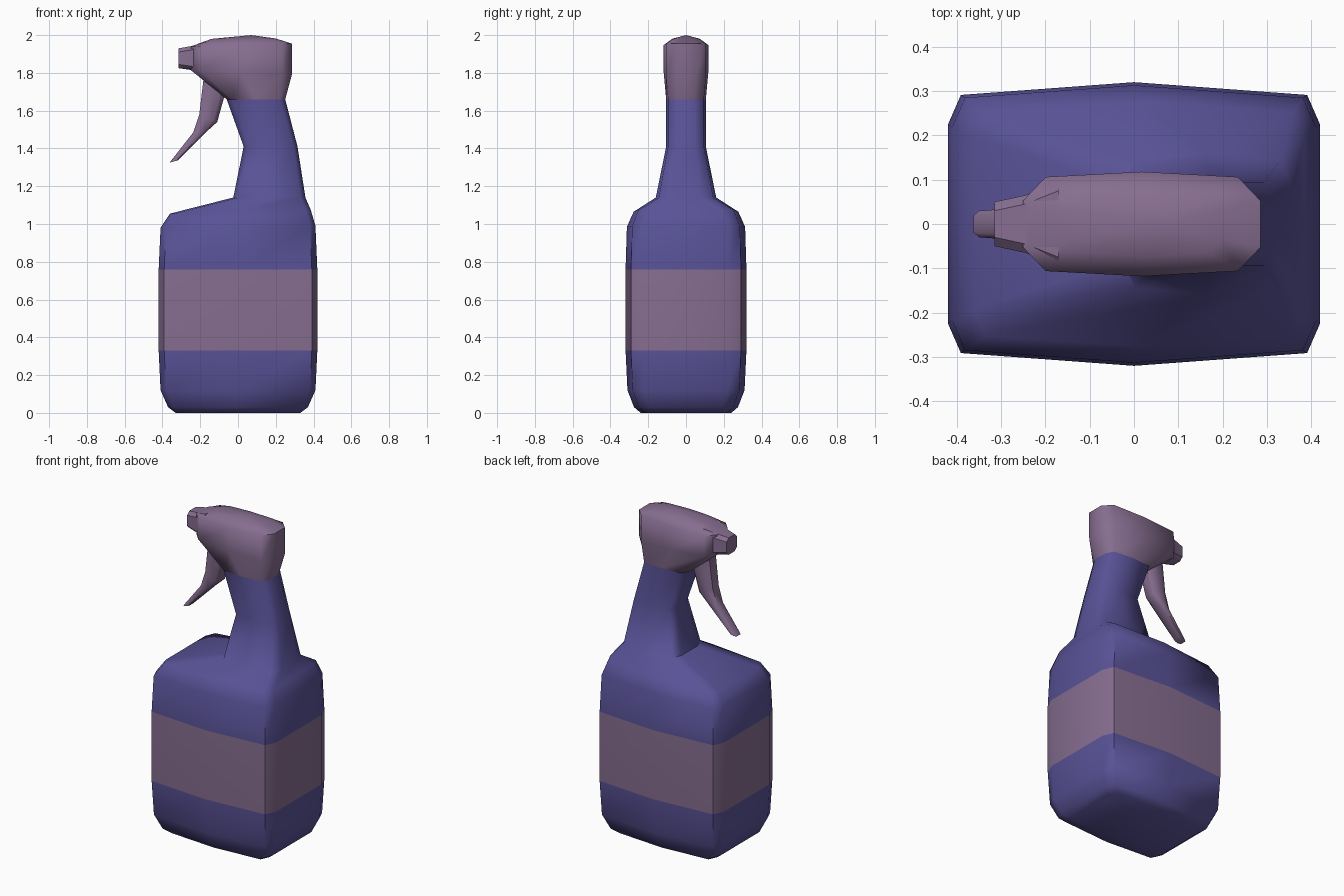
import bpy, bmesh, math

if "Cube" in bpy.data.objects:
    bpy.data.objects.remove(bpy.data.objects["Cube"])


def material(name, color):
    m = bpy.data.materials.new(name)
    m.diffuse_color = (*color, 1)
    m.use_nodes = True
    m.node_tree.nodes["Principled BSDF"].inputs["Base Color"].default_value = m.diffuse_color
    return m


PURPLE = material("purple_plastic", (0.10, 0.085, 0.31))
MAUVE = material("mauve_plastic", (0.24, 0.155, 0.28))


def ring(xl, zl, xr, zr, hy, end=0.70, corner=0.93, cv=0.91):
    """Ten-sided section from its left and right ends and half depth."""
    half = [(1, -end), (1, end), (corner, cv), (0, 1), (-corner, cv)]
    pts = half + [(-u, -v) for u, v in half]
    return [((xl + xr) / 2 + u * (xr - xl) / 2, v * hy,
             (zl + zr) / 2 + u * (zr - zl) / 2) for u, v in pts]


def loft(name, rings, mats, band=(), apex=None, angle=60):
    """Skin a stack of rings; band lists the strips using the second material."""
    bm = bmesh.new()
    rows = [[bm.verts.new(p) for p in r] for r in rings]
    n = len(rows[0])
    for k, (a, b) in enumerate(zip(rows, rows[1:])):
        for i in range(n):
            j = (i + 1) % n
            f = bm.faces.new((a[i], a[j], b[j], b[i]))
            f.material_index = 1 if k in band else 0
    bm.faces.new(rows[0][::-1])
    if apex:
        tip = bm.verts.new(apex)
        for i in range(n):
            bm.faces.new((rows[-1][i], rows[-1][(i + 1) % n], tip))
    else:
        bm.faces.new(rows[-1])
    bmesh.ops.recalc_face_normals(bm, faces=bm.faces)
    me = bpy.data.meshes.new(name)
    bm.to_mesh(me)
    bm.free()
    for m in mats:
        me.materials.append(m)
    ob = bpy.data.objects.new(name, me)
    bpy.context.collection.objects.link(ob)
    bpy.ops.object.select_all(action='DESELECT')
    ob.select_set(True)
    bpy.context.view_layer.objects.active = ob
    bpy.ops.object.shade_smooth_by_angle(angle=math.radians(angle))
    return ob


# bottle with label band, sloping shoulder and leaning neck
loft("bottle", [
    ring(-.33, 0, .33, 0, .24),
    ring(-.37, .03, .37, .03, .275),
    ring(-.41, .12, .41, .12, .31),
    ring(-.42, .33, .42, .33, .32),
    ring(-.42, .76, .42, .76, .32),
    ring(-.41, .98, .41, .99, .313),
    ring(-.36, 1.055, .385, 1.075, .277),
    ring(-.025, 1.14, .357, 1.14, .16, .5, .86, .9),
    ring(.03, 1.41, .315, 1.41, .105, .45, .84, .9),
    ring(-.06, 1.66, .25, 1.66, .105, .42, .82, .9),
], [PURPLE, MAUVE], band=(3,))

# spray head with domed top
loft("spray_head", [
    ring(-.06, 1.66, .25, 1.66, .105, .42, .82, .9),
    ring(-.25, 1.815, .285, 1.79, .118, .45, .81, .9),
    ring(-.25, 1.94, .285, 1.955, .118, .45, .81, .9),
    ring(-.14, 1.98, .20, 1.982, .072, .45, .81, .9),
], [MAUVE], apex=(.07, 0, 2.0))


# nozzle: bevelled rectangular sections along x
def nozzle_ring(x, z0, z1, hy):
    c = .02
    half = [(hy, z0 + c), (hy, z1 - c), (hy - c, z1)]
    left = [(-y, z) for y, z in reversed(half)]
    pts = [(hy - c, z0)] + half + left + [(-hy + c, z0)]
    return [(x, y, z) for y, z in pts]


loft("nozzle", [nozzle_ring(-.315, 1.825, 1.93, .05),
                nozzle_ring(-.245, 1.815, 1.942, .065),
                nozzle_ring(-.17, 1.78, 1.965, .095)], [MAUVE], angle=40)


# trigger: curved lever, from front edge to back edge at each station
def trigger_ring(xf, zf, xb, zb, hy):
    uv = [(0, -.65), (.3, -1), (.8, -1), (1, -.6),
          (1, .6), (.8, 1), (.3, 1), (0, .65)]
    return [(xf + u * (xb - xf), v * hy, zf + u * (zb - zf)) for u, v in uv]


loft("trigger", [trigger_ring(-.18, 1.79, -.06, 1.72, .05),
                 trigger_ring(-.205, 1.58, -.11, 1.54, .045),
                 trigger_ring(-.237, 1.485, -.165, 1.49, .04),
                 trigger_ring(-.362, 1.325, -.318, 1.337, .03)],
     [MAUVE], angle=50)
